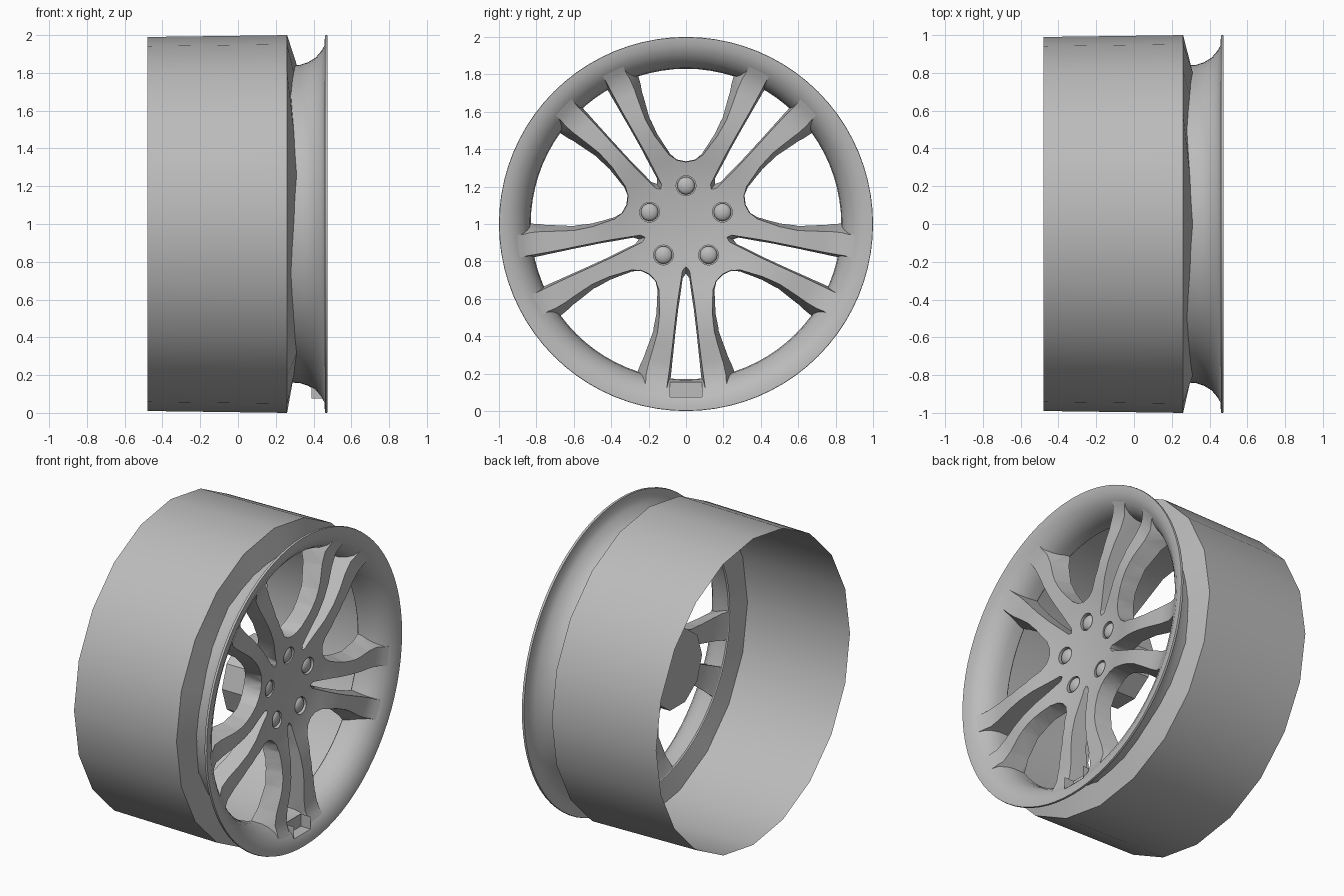
import bpy, bmesh, math
from mathutils import Vector, Matrix

cube = bpy.data.objects.get("Cube")
if cube:
    bpy.data.objects.remove(cube, do_unlink=True)

grey = bpy.data.materials.new("satin grey")
grey.use_nodes = True
grey.diffuse_color = (0.5, 0.5, 0.5, 1)
grey.node_tree.nodes["Principled BSDF"].inputs["Base Color"].default_value = (0.5, 0.5, 0.5, 1)

STEP = math.tau / 5
DOWN = -math.pi / 2


def finish(bm, name, closed=True):
    """Turn a bmesh into an object with the wheel centre one unit up."""
    if closed:
        bmesh.ops.recalc_face_normals(bm, faces=bm.faces[:])
    mesh = bpy.data.meshes.new(name)
    bm.to_mesh(mesh)
    bm.free()
    mesh.materials.append(grey)
    obj = bpy.data.objects.new(name, mesh)
    bpy.context.collection.objects.link(obj)
    obj.location.z = 1
    return obj


def smooth(obj, degrees=35):
    obj.data.shade_smooth()
    obj.data.set_sharp_from_angle(angle=math.radians(degrees))


def lathe(name, profile, sides, closed=False, wave=None):
    """Spin (radius, x) points about the x axis; wave shifts the last ring along x."""
    bm = bmesh.new()
    rings = []
    for i, (r, x) in enumerate(profile):
        if r == 0:
            rings.append([bm.verts.new((x, 0, 0))] * sides)
            continue
        ring = []
        for k in range(sides):
            a = math.tau * k / sides
            dx = wave(a) if wave and i == len(profile) - 1 else 0
            ring.append(bm.verts.new((x + dx, r * math.cos(a), r * math.sin(a))))
        rings.append(ring)
    pairs = list(zip(rings, rings[1:]))
    if closed:
        pairs.append((rings[-1], rings[0]))
    for p, q in pairs:
        for k in range(sides):
            n = (k + 1) % sides
            bm.faces.new(list(dict.fromkeys((p[k], p[n], q[n], q[k]))))
    return finish(bm, name)


def turn(angle, u, r, x):
    """Place lateral u and radial r along a direction in the wheel plane."""
    c, s = math.cos(angle), math.sin(angle)
    return Vector((x, r * c - u * s, r * s + u * c))


def add_opening(bm, angle, back, front):
    """Drafted cutter, narrow at the back and wide at the front."""
    rings = []
    for half, x in ((back, 0.0), (back, 0.29), (front, 0.43), (front, 0.6)):
        outline = half + [(-u, r) for u, r in reversed(half[1:])]
        rings.append([bm.verts.new(turn(angle, u, r, x)) for u, r in outline])
    faces = [bm.faces.new(rings[0]), bm.faces.new(rings[-1])]
    for p, q in zip(rings, rings[1:]):
        for k in range(len(p)):
            n = (k + 1) % len(p)
            faces.append(bm.faces.new((p[k], p[n], q[n], q[k])))
    bmesh.ops.triangulate(bm, faces=faces)


def add_cylinder(bm, centre, radius, depth, sides=24):
    place = Matrix.Translation(centre) @ Matrix.Rotation(math.pi / 2, 4, "Y")
    bmesh.ops.create_cone(bm, cap_ends=True, segments=sides, radius1=radius,
                          radius2=radius, depth=depth, matrix=place)


def cut(obj, cutter):
    cutter.hide_render = True
    mod = obj.modifiers.new("cut", "BOOLEAN")
    mod.operation = "DIFFERENCE"
    mod.solver = "EXACT"
    mod.object = cutter
    bpy.context.view_layer.objects.active = obj
    bpy.ops.object.modifier_apply(modifier=mod.name)
    bpy.data.objects.remove(cutter, do_unlink=True)


# Barrel: open faceted drum with a sloped front shoulder and wavy inner edge
barrel = lathe("barrel", [(0.99, -0.48), (1.0, 0.26), (0.846, 0.295)], 20,
               wave=lambda a: -0.015 * math.cos(5 * (a - DOWN)))
smooth(barrel, 30)

# Front flange: thin flared shell ending in a flat lip
flare = [(0.838, 0.27), (0.843, 0.33), (0.856, 0.37), (0.88, 0.41), (0.915, 0.44), (0.945, 0.458)]
flange = lathe("front_flange", flare + [(0.998, 0.46), (1.0, 0.467), (0.998, 0.475), (0.955, 0.473)]
               + [(r - 0.008, x + 0.008) for r, x in reversed(flare[:-1])], 80, closed=True)
bm = bmesh.new()
bmesh.ops.create_cube(bm, size=1, matrix=Matrix.Translation((0.425, 0, -0.87))
                      @ Matrix.Diagonal((0.07, 0.17, 0.11, 1)))
cut(flange, finish(bm, "pocket_cutter"))
smooth(flange)

# Small open pocket in the flange below the lowest spoke pair
bm = bmesh.new()
bmesh.ops.create_cube(bm, size=1, matrix=Matrix.Translation((0.425, 0, -0.885))
                      @ Matrix.Diagonal((0.07, 0.17, 0.08, 1)))
bmesh.ops.delete(bm, geom=[f for f in bm.faces if f.normal.z > 0.5 or f.normal.x > 0.5],
                 context="FACES")
finish(bm, "flange_pocket", closed=False)

# Spoke disc: dished solid whose outer edge is buried in the flange
disc = lathe("spokes", [(0, 0.35), (0.1, 0.353), (0.18, 0.36), (0.27, 0.37), (0.35, 0.388),
                        (0.45, 0.412), (0.55, 0.424), (0.65, 0.423), (0.75, 0.413),
                        (0.83, 0.414), (0.88, 0.434), (0.918, 0.453)]
             + [(r - 0.004, x + 0.004) for r, x in reversed(flare[:-1])]
             + [(0.75, 0.30), (0.6, 0.318), (0.45, 0.305), (0.3, 0.25), (0, 0.25)], 80)

# Openings: five wide windows, five narrow slots within the pairs, five bolt holes
window_back = [(0, 0.335), (0.05, 0.345), (0.085, 0.375), (0.11, 0.415), (0.15, 0.48),
               (0.19, 0.57), (0.23, 0.7), (0.26, 0.81), (0.31, 1.0)]
window_front = [(0, 0.33), (0.05, 0.34), (0.095, 0.37), (0.125, 0.41), (0.17, 0.47),
                (0.22, 0.56), (0.275, 0.7), (0.33, 0.83), (0.41, 1.0)]
slot_back = [(0, 0.265), (0.018, 0.29), (0.04, 0.45), (0.062, 0.65), (0.083, 0.83), (0.09, 1.0)]
slot_front = [(0, 0.2), (0.02, 0.22), (0.045, 0.4), (0.073, 0.65), (0.1, 0.85), (0.11, 1.0)]
bm = bmesh.new()
for i in range(5):
    add_opening(bm, DOWN + i * STEP, slot_back, slot_front)
    add_opening(bm, -DOWN + i * STEP, window_back, window_front)
    add_cylinder(bm, turn(-DOWN + i * STEP, 0, 0.205, 0.42), 0.053, 0.16)
cut(disc, finish(bm, "opening_cutter"))
smooth(disc)

# Hub: faceted boss reaching back behind the spokes
bm = bmesh.new()
add_cylinder(bm, (0.175, 0, 0), 0.25, 0.23, sides=10)
finish(bm, "hub")

# Wheel bolts: domed heads sunk in their holes
for i in range(5):
    bolt = lathe("wheel_bolt_%d" % (i + 1), [(0.047, 0.32), (0.047, 0.352), (0.036, 0.362),
                                             (0.018, 0.368), (0, 0.37)], 24)
    bolt.location += turn(-DOWN + i * STEP, 0, 0.205, 0)
    smooth(bolt, 50)
